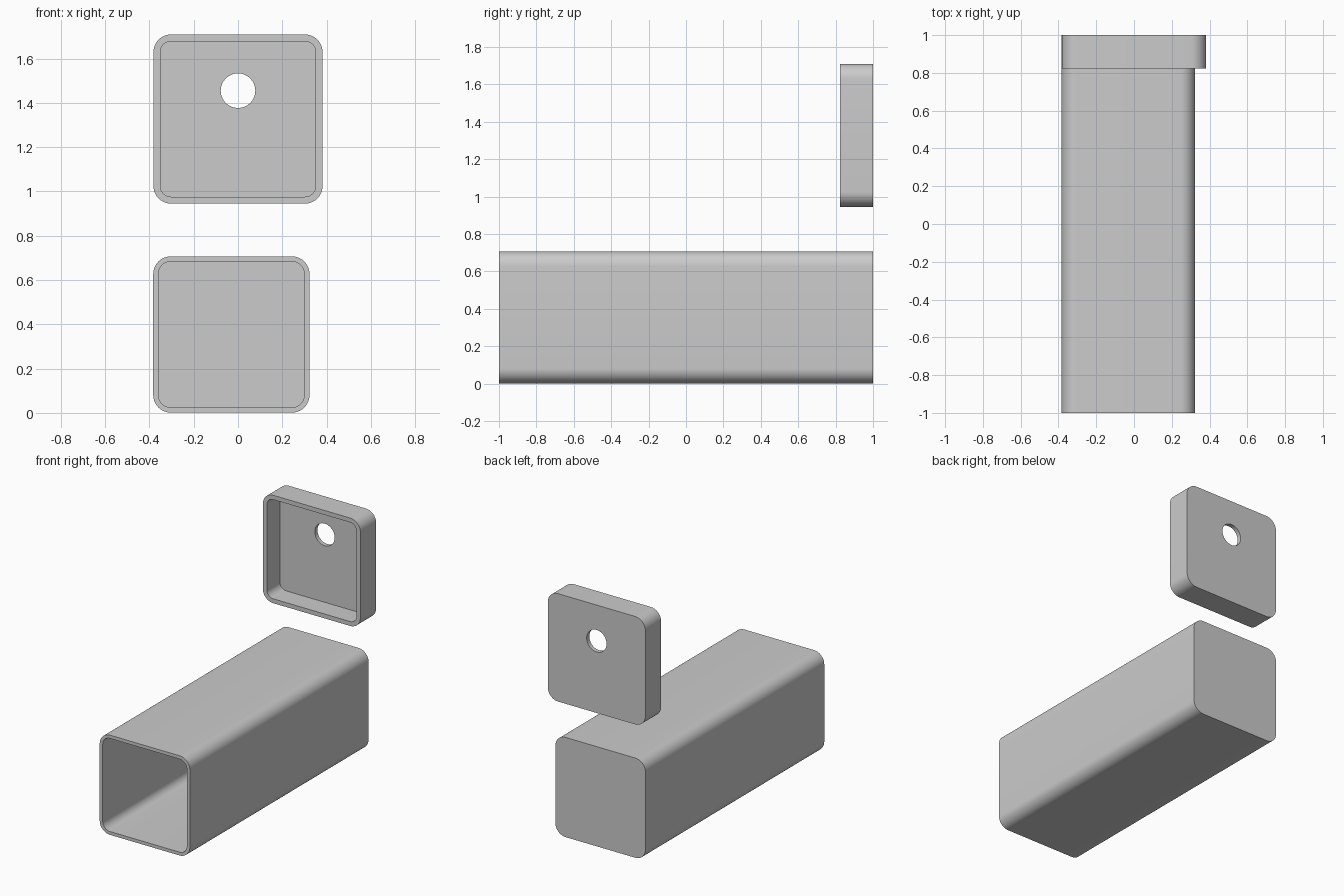
import bpy, bmesh
from math import sin, cos, pi, radians

if "Cube" in bpy.data.objects:
    bpy.data.objects.remove(bpy.data.objects["Cube"])


def rounded_square(cx, cz, size, radius, seg=10):
    """Outline points (x, z) of a square with rounded corners."""
    h = size / 2 - radius
    pts = []
    for i, (sx, sz) in enumerate([(1, 1), (-1, 1), (-1, -1), (1, -1)]):
        for k in range(seg + 1):
            a = pi / 2 * (i + k / seg)
            pts.append((cx + sx * h + radius * cos(a), cz + sz * h + radius * sin(a)))
    return pts


def open_box(name, cx, cz, size, radius, wall, inner_radius, y_front, y_back, floor):
    """Rounded box, open at the front and closed at the back."""
    outer = rounded_square(cx, cz, size, radius)
    inner = rounded_square(cx, cz, size - 2 * wall, inner_radius)
    bm = bmesh.new()
    loops = [[bm.verts.new((x, y, z)) for x, z in pts] for pts, y in
             [(outer, y_back), (outer, y_front), (inner, y_front), (inner, y_back - floor)]]
    n = len(outer)
    for a, b in zip(loops, loops[1:]):
        for i in range(n):
            j = (i + 1) % n
            bm.faces.new((a[i], a[j], b[j], b[i]))
    bm.faces.new(loops[0])
    bm.faces.new(loops[-1])
    bmesh.ops.recalc_face_normals(bm, faces=bm.faces)
    mesh = bpy.data.meshes.new(name)
    bm.to_mesh(mesh)
    bm.free()
    obj = bpy.data.objects.new(name, mesh)
    bpy.context.collection.objects.link(obj)
    return obj


def activate(obj):
    bpy.ops.object.select_all(action='DESELECT')
    obj.select_set(True)
    bpy.context.view_layer.objects.active = obj


# Long tube body, flush with the cap on its left side
body = open_box("tube_body", -0.03, 0.354, 0.706, 0.08, 0.0235, 0.057, -1, 1, 0.0235)

# Shallow end cap floating above the back
cap = open_box("end_cap", 0, 1.327, 0.764, 0.08, 0.031, 0.049, 0.824, 1, 0.03)

# Round hole through the cap floor
bpy.ops.mesh.primitive_cylinder_add(vertices=64, radius=0.078, depth=0.12,
                                    location=(0, 0.985, 1.455), rotation=(pi / 2, 0, 0))
cutter = bpy.context.object
cutter.name = "hole_cutter"
cutter.hide_render = True
activate(cap)
mod = cap.modifiers.new("hole", 'BOOLEAN')
mod.operation = 'DIFFERENCE'
mod.solver = 'EXACT'
mod.object = cutter
bpy.ops.object.modifier_apply(modifier=mod.name)
bpy.data.objects.remove(cutter)

# Smooth rounded corners, sharp rims
for obj in (body, cap):
    activate(obj)
    bpy.ops.object.shade_smooth_by_angle(angle=radians(30))
